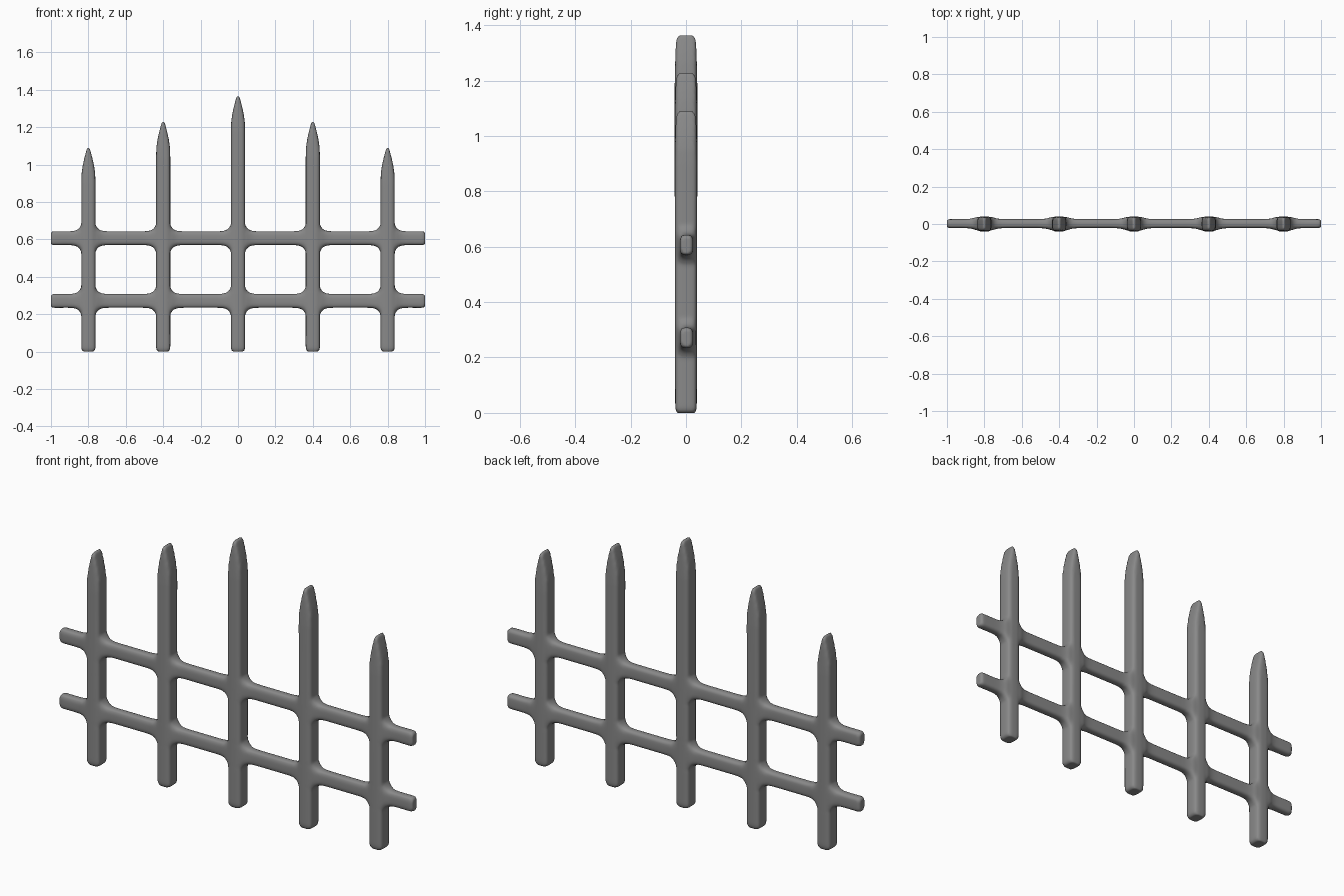
import bpy, bmesh
from math import sin, cos, tau, copysign

if "Cube" in bpy.data.objects:
    bpy.data.objects.remove(bpy.data.objects["Cube"])


def loft(name, stations, point, n=32, power=0.5):
    """Skin superellipse sections; stations are (position, half_a, half_depth)."""
    bm = bmesh.new()
    rings = []
    for t, a, b in stations:
        ring = []
        for i in range(n):
            c, s = cos(tau * i / n), sin(tau * i / n)
            u = a * copysign(abs(c) ** power, c)
            v = b * copysign(abs(s) ** power, s)
            ring.append(bm.verts.new(point(t, u, v)))
        rings.append(ring)
    for r0, r1 in zip(rings, rings[1:]):
        for i in range(n):
            j = (i + 1) % n
            bm.faces.new((r0[i], r0[j], r1[j], r1[i]))
    bm.faces.new(rings[0])
    bm.faces.new(rings[-1])
    bmesh.ops.recalc_face_normals(bm, faces=bm.faces)
    me = bpy.data.meshes.new(name)
    bm.to_mesh(me)
    bm.free()
    ob = bpy.data.objects.new(name, me)
    bpy.context.collection.objects.link(ob)
    return ob


xs = (-0.8, -0.4, 0.0, 0.4, 0.8)
heights = (1.09, 1.23, 1.367, 1.23, 1.09)
parts = []

# Pickets with blade-like tips, tapering across x only
for x, h in zip(xs, heights):
    st = [(0, 0.03, 0.034), (0.012, 0.0375, 0.038), (0.03, 0.038, 0.039),
          (h - 0.19, 0.038, 0.041), (h - 0.14, 0.0365, 0.040), (h - 0.10, 0.031, 0.039),
          (h - 0.06, 0.0225, 0.038), (h - 0.02, 0.012, 0.036), (h, 0.006, 0.029)]
    parts.append(loft("picket", st, lambda t, u, v, x=x: (x + u, v, t), power=0.45))

# Rails that flare where they meet each picket
for z in (0.271, 0.606):
    st = [(-1.0, 0.032, 0.019), (-0.99, 0.0375, 0.024)]
    for x in xs:
        flare = [(0.11, 0.037, 0.024), (0.085, 0.038, 0.025), (0.065, 0.042, 0.028),
                 (0.052, 0.050, 0.032), (0.043, 0.062, 0.035), (0.036, 0.078, 0.035)]
        st += [(x - d, a, b) for d, a, b in flare]
        st += [(x + d, a, b) for d, a, b in reversed(flare)]
    st += [(0.99, 0.0375, 0.024), (1.0, 0.032, 0.019)]
    parts.append(loft("rail", st, lambda t, u, v, z=z: (t, v + 0.002, z + u), power=0.55))

# Fuse everything into one soft skin
for ob in parts:
    ob.select_set(True)
bpy.context.view_layer.objects.active = parts[0]
bpy.ops.object.join()
fence = bpy.context.object
fence.name = "picket_fence"
rm = fence.modifiers.new("fuse", 'REMESH')
rm.mode = 'VOXEL'
rm.voxel_size = 0.008
rm.use_smooth_shade = True
sm = fence.modifiers.new("soften", 'SMOOTH')
sm.factor = 0.5
sm.iterations = 3

# Dark iron grey
iron = bpy.data.materials.new("dark_iron")
iron.diffuse_color = (0.25, 0.25, 0.25, 1)
iron.use_nodes = True
iron.node_tree.nodes["Principled BSDF"].inputs["Base Color"].default_value = iron.diffuse_color
fence.data.materials.append(iron)
